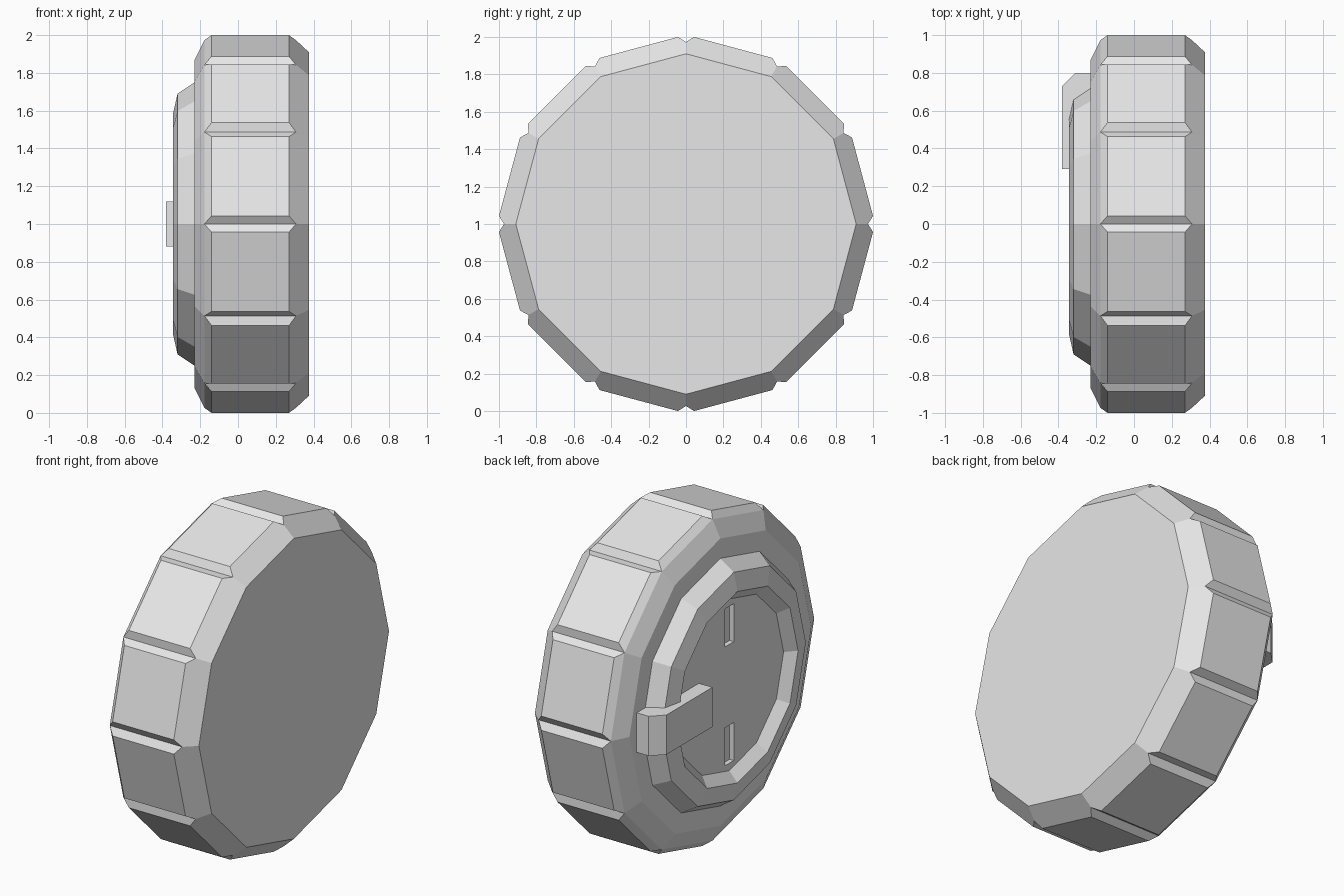
import bpy, bmesh
from math import sin, cos, tan, radians
from mathutils import Vector

if "Cube" in bpy.data.objects:
    bpy.data.objects.remove(bpy.data.objects["Cube"])

SIDES = 12
STEP = 360 / SIDES

grey = bpy.data.materials.new("plain grey")
grey.use_nodes = True
grey.diffuse_color = (0.8, 0.8, 0.8, 1)
grey.node_tree.nodes["Principled BSDF"].inputs["Base Color"].default_value = (0.8, 0.8, 0.8, 1)


def finish(bm, name):
    bmesh.ops.recalc_face_normals(bm, faces=bm.faces)
    mesh = bpy.data.meshes.new(name)
    bm.to_mesh(mesh)
    bm.free()
    mesh.materials.append(grey)
    obj = bpy.data.objects.new(name, mesh)
    bpy.context.collection.objects.link(obj)
    return obj


def spot(x, r, k, side=0):
    """Point at corner k round the x axis, moved sideways along the tangent."""
    a = radians(STEP * k)
    return Vector((x, r * sin(a) + side * cos(a), 1 + r * cos(a) - side * sin(a)))


def ring(bm, x, r, side=0):
    return [bm.verts.new(spot(x, r, k, side)) for k in range(SIDES)]


def box(name, lo, hi):
    bm = bmesh.new()
    bmesh.ops.create_cube(bm, size=1)
    for v in bm.verts:
        v.co = [(l + h) / 2 + c * (h - l) for l, h, c in zip(lo, hi, v.co)]
    return finish(bm, name)


# Wheel body: chamfered disc with a V groove at every corner
bm = bmesh.new()
face_rim = ring(bm, 0.375, 0.91)
tip_a = ring(bm, 0.307, 0.973)
tip_b = ring(bm, -0.178, 0.973)
back_rim = ring(bm, -0.23, 0.87)
GAP = 0.043
after_a, after_b = ring(bm, 0.27, 1, GAP), ring(bm, -0.14, 1, GAP)
before_a, before_b = ring(bm, 0.27, 1, -GAP), ring(bm, -0.14, 1, -GAP)
for i in range(SIDES):
    j = (i + 1) % SIDES
    for loop in (
        (face_rim[i], face_rim[j], tip_a[j], before_a[j], after_a[i], tip_a[i]),
        (after_a[i], before_a[j], before_b[j], after_b[i]),
        (after_b[i], before_b[j], tip_b[j], tip_b[i]),
        (tip_b[i], tip_b[j], back_rim[j], back_rim[i]),
        (tip_a[i], after_a[i], after_b[i], tip_b[i]),
        (before_a[i], tip_a[i], tip_b[i], before_b[i]),
    ):
        bm.faces.new(loop)
bm.faces.new(face_rim)
bm.faces.new(back_rim)
finish(bm, "wheel_body")

# Hub: stepped boss with a dished centre
bm = bmesh.new()
profile = [(-0.2, 0.75), (-0.23, 0.75), (-0.32, 0.69), (-0.345, 0.58), (-0.29, 0.52)]
rings = [ring(bm, x, r) for x, r in profile]
for a, b in zip(rings, rings[1:]):
    for i in range(SIDES):
        j = (i + 1) % SIDES
        bm.faces.new((a[i], a[j], b[j], b[i]))
bm.faces.new(rings[0])
bm.faces.new(rings[-1])
hub = finish(bm, "hub")

# Two slots sunk into the dish
for z in (1.36, 0.64):
    cutter = box("slot_cutter", (-0.4, -0.043, z - 0.115), (-0.262, 0.043, z + 0.115))
    cutter.hide_render = True
    cut = hub.modifiers.new("slot", "BOOLEAN")
    cut.operation = "DIFFERENCE"
    cut.solver = "EXACT"
    cut.object = cutter
    bpy.context.view_layer.objects.active = hub
    bpy.ops.object.modifier_apply(modifier=cut.name)
    bpy.data.objects.remove(cutter)

# Latch: bar hooked over the hub edge
bm = bmesh.new()
outline = [(-0.21, 0.29), (-0.38, 0.29), (-0.38, 0.73), (-0.31, 0.8), (-0.21, 0.8)]
face = bm.faces.new([bm.verts.new((x, y, 0.88)) for x, y in outline])
top = bmesh.ops.extrude_face_region(bm, geom=[face])["geom"]
bmesh.ops.translate(bm, vec=(0, 0, 0.24), verts=[v for v in top if isinstance(v, bmesh.types.BMVert)])
finish(bm, "latch")
